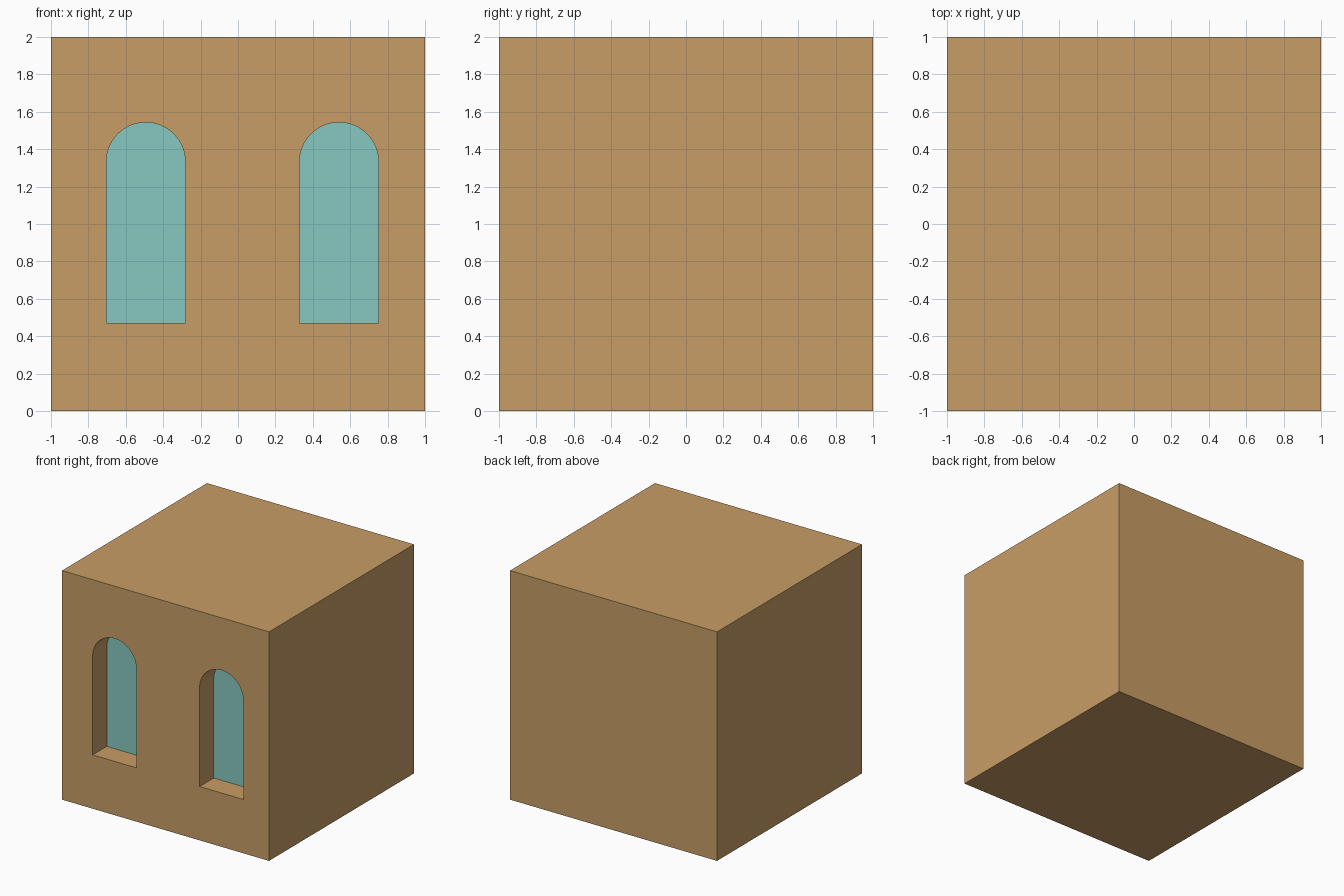
import bpy, bmesh
from math import cos, sin, pi, radians

if "Cube" in bpy.data.objects:
    bpy.data.objects.remove(bpy.data.objects["Cube"])

WIDTH, SILL, SPRING = 0.422, 0.47, 1.332
FRONT, GLASS_Y, RECESS_Y = -1.0, -0.805, -0.795
WINDOWS = {"left": -0.493, "right": 0.54}


def material(name, rgb):
    mat = bpy.data.materials.new(name)
    mat.diffuse_color = (*rgb, 1)
    mat.use_nodes = True
    mat.node_tree.nodes["Principled BSDF"].inputs["Base Color"].default_value = mat.diffuse_color
    return mat


def arched_prism(name, cx, y0, y1, mat, steps=32):
    """Round-topped window outline extruded along y."""
    r = WIDTH / 2
    outline = [(cx - r, SILL), (cx + r, SILL)]
    outline += [(cx + r * cos(pi * i / steps), SPRING + r * sin(pi * i / steps))
                for i in range(steps + 1)]
    bm = bmesh.new()
    face = bm.faces.new([bm.verts.new((x, y0, z)) for x, z in outline])
    ext = bmesh.ops.extrude_face_region(bm, geom=[face])
    verts = [g for g in ext["geom"] if isinstance(g, bmesh.types.BMVert)]
    bmesh.ops.translate(bm, verts=verts, vec=(0, y1 - y0, 0))
    bmesh.ops.recalc_face_normals(bm, faces=bm.faces[:])
    mesh = bpy.data.meshes.new(name)
    bm.to_mesh(mesh)
    bm.free()
    mesh.materials.append(mat)
    obj = bpy.data.objects.new(name, mesh)
    bpy.context.collection.objects.link(obj)
    return obj


def activate(obj):
    bpy.ops.object.select_all(action='DESELECT')
    obj.select_set(True)
    bpy.context.view_layer.objects.active = obj


wall_mat = material("sandstone", (0.578, 0.337, 0.133))
glass_mat = material("glass", (0.242, 0.578, 0.533))

# Building block
bpy.ops.mesh.primitive_cube_add(size=2, location=(0, 0, 1))
block = bpy.context.object
block.name = "building_block"
block.data.materials.append(wall_mat)

# Arched recesses, each with a pane at the back
for side, cx in WINDOWS.items():
    cutter = arched_prism(f"{side}_window_cutter", cx, FRONT - 0.1, RECESS_Y, wall_mat)
    cutter.hide_render = True
    cut = block.modifiers.new(f"{side}_window", 'BOOLEAN')
    cut.operation, cut.solver, cut.object = 'DIFFERENCE', 'EXACT', cutter
    activate(block)
    bpy.ops.object.modifier_apply(modifier=cut.name)
    bpy.data.objects.remove(cutter, do_unlink=True)
    arched_prism(f"{side}_window_glass", cx, GLASS_Y, RECESS_Y, glass_mat)

# Smooth arch soffits, crisp corners
activate(block)
bpy.ops.object.shade_smooth_by_angle(angle=radians(30))
